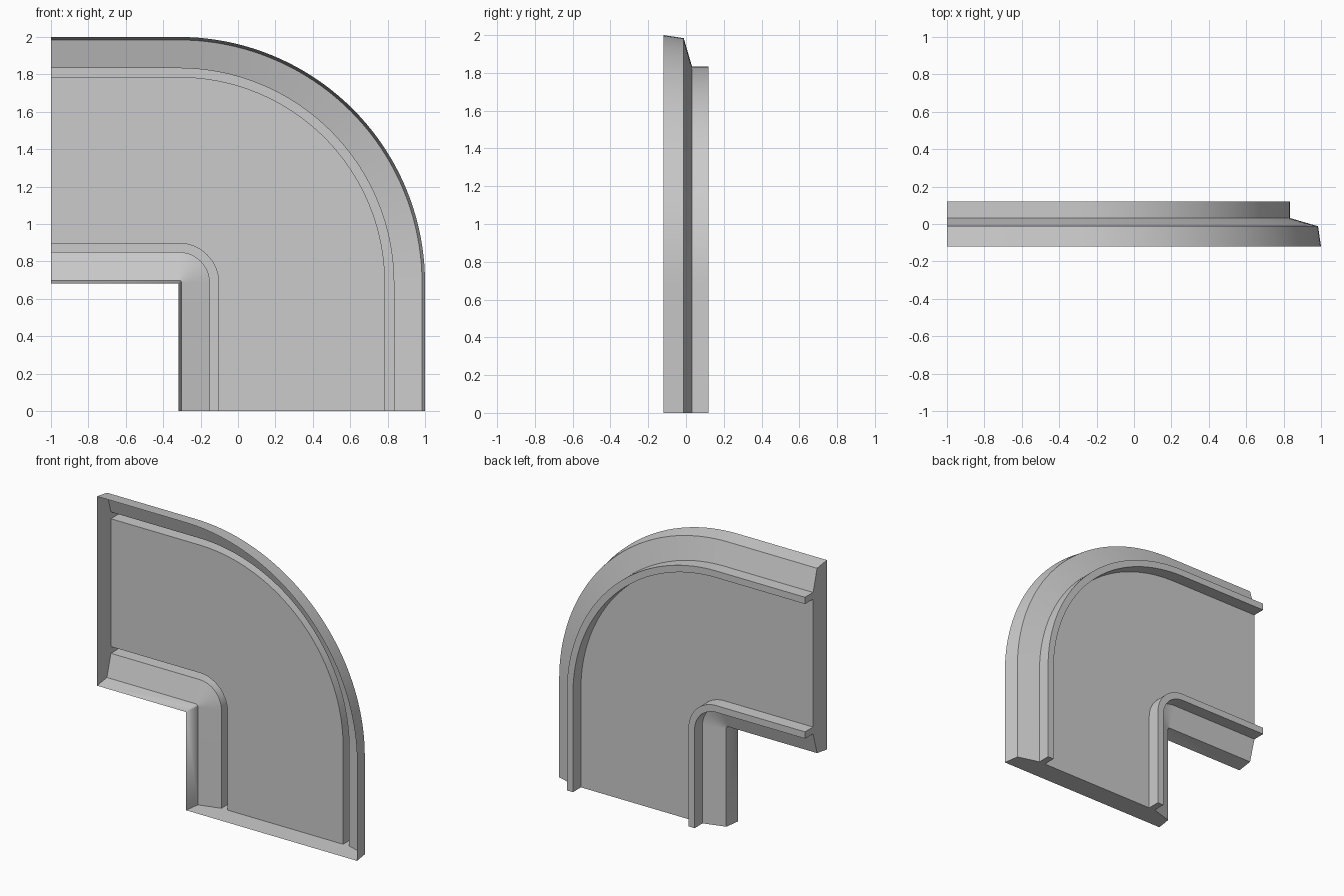
import bpy, bmesh, math

cube = bpy.data.objects.get("Cube")
if cube:
    bpy.data.objects.remove(cube, do_unlink=True)

HALF_DEPTH = 0.12
RADIUS = 1.317                 # outer bend radius; the inner lip pivots on the centre
CX, CZ = 1 - RADIUS, 2 - RADIUS
SEGMENTS = 40

# Plain grey material
grey = bpy.data.materials.new("plain grey")
grey.use_nodes = True
colour = (0.6, 0.6, 0.6, 1)
grey.diffuse_color = colour
grey.node_tree.nodes["Principled BSDF"].inputs["Base Color"].default_value = colour

# Half of the cross-section (distance from bend centre, y): lip, slope, hollow rib
half = [(0, -HALF_DEPTH), (0.016, -0.012), (0.167, 0.032),
        (0.167, HALF_DEPTH), (0.214, HALF_DEPTH), (0.214, 0.032)]
profile = half + [(RADIUS - r, y) for r, y in reversed(half)]

# Stations along the bend: left end, quarter arc, bottom end
stations = [(-1 - CX, 0, math.pi / 2)]
stations += [(0, 0, math.pi / 2 * (1 - i / SEGMENTS)) for i in range(SEGMENTS + 1)]
stations += [(0, -CZ, 0)]

# Sweep the profile; the front of the shell stays open
bm = bmesh.new()
rings = []
for dx, dz, a in stations:
    rings.append([bm.verts.new((CX + dx + r * math.cos(a), y, CZ + dz + r * math.sin(a)))
                  for r, y in profile])
for ring, following in zip(rings, rings[1:]):
    for j in range(len(profile) - 1):
        bm.faces.new((ring[j], ring[j + 1], following[j + 1], following[j]))

# End caps
bm.faces.new(rings[0][::-1])
bm.faces.new(rings[-1])

# Weld the pivot point of the inner lip
bmesh.ops.remove_doubles(bm, verts=bm.verts, dist=1e-5)
bmesh.ops.recalc_face_normals(bm, faces=bm.faces)

# Make sure the back plate faces backwards
plate = max(bm.faces, key=lambda f: f.calc_area() if abs(f.normal.y) > 0.9 else 0)
if plate.normal.y < 0:
    bmesh.ops.reverse_faces(bm, faces=bm.faces)

mesh = bpy.data.meshes.new("bend_cover")
bm.to_mesh(mesh)
bm.free()
mesh.materials.append(grey)
cover = bpy.data.objects.new("bend_cover", mesh)
bpy.context.collection.objects.link(cover)

# Smooth bend with crisp profile edges
bpy.ops.object.select_all(action='DESELECT')
cover.select_set(True)
bpy.context.view_layer.objects.active = cover
bpy.ops.object.shade_smooth_by_angle(angle=math.radians(30))
